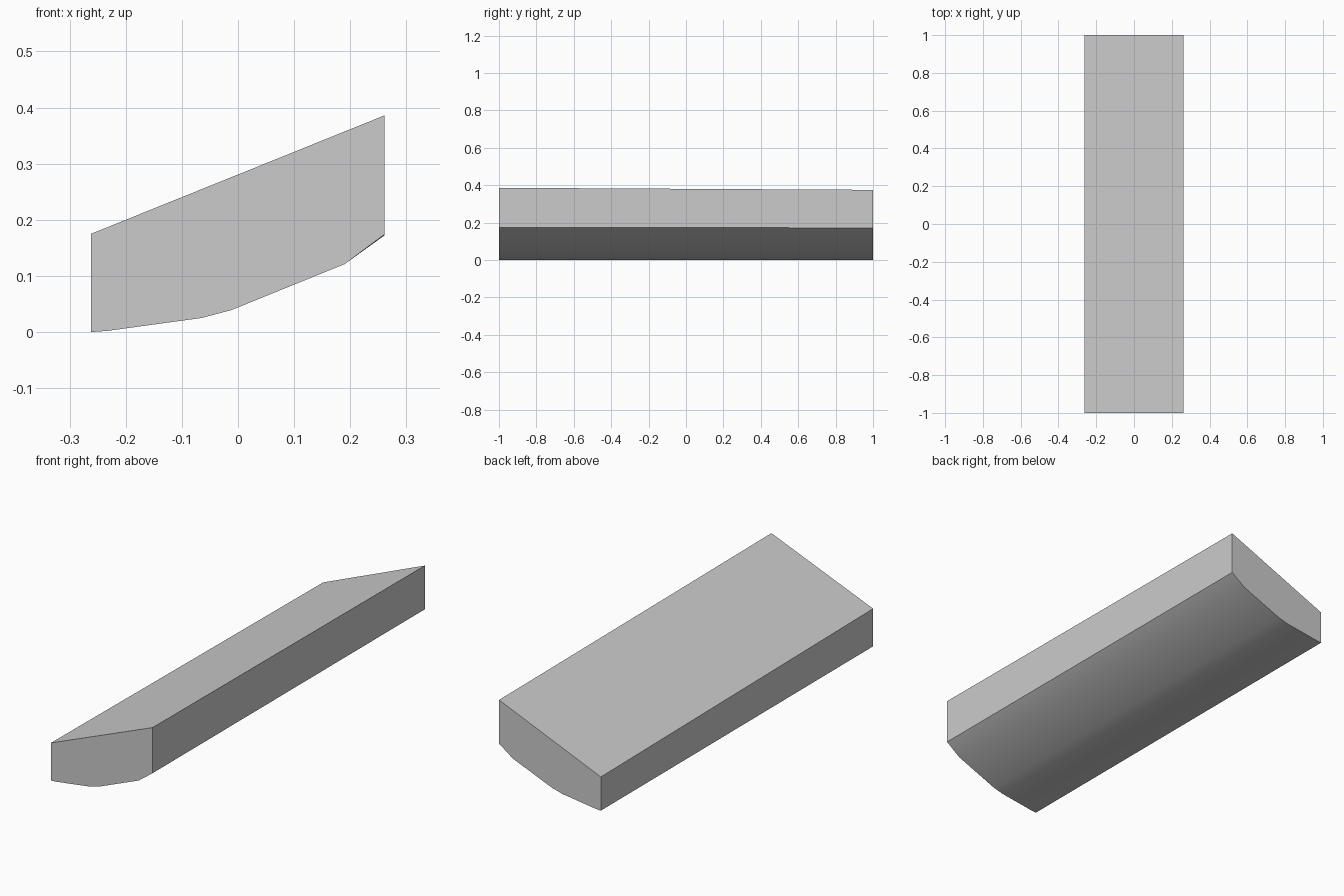
import bpy, bmesh

if "Cube" in bpy.data.objects:
    bpy.data.objects.remove(bpy.data.objects["Cube"])

# Curved underside, from low left edge to raised right edge (x, z)
underside = [(-0.262, 0.0), (-0.233, 0.002), (-0.065, 0.025),
             (-0.012, 0.039), (0.19, 0.121), (0.261, 0.174)]


def section(bm, y, right_low, right_top, left_top):
    """One end outline of the slab at depth y."""
    pts = underside[:-1] + [(0.261, right_low), (0.261, right_top), (-0.262, left_top)]
    return [bm.verts.new((x, y, z)) for x, z in pts]


# Slab: front and back outlines, the back slightly thinner
bm = bmesh.new()
front = section(bm, -1, 0.174, 0.386, 0.175)
back = section(bm, 1, 0.172, 0.375, 0.157)
n = len(front)
bm.faces.new(front)
bm.faces.new(back[::-1])
for i in range(n):
    j = (i + 1) % n
    bm.faces.new((front[i], back[i], back[j], front[j]))
bmesh.ops.recalc_face_normals(bm, faces=bm.faces)

mesh = bpy.data.meshes.new("curved_slab")
bm.to_mesh(mesh)
bm.free()
slab = bpy.data.objects.new("curved_slab", mesh)
bpy.context.collection.objects.link(slab)

# Soften the curved underside, keep the outer edges sharp
bpy.context.view_layer.objects.active = slab
slab.select_set(True)
bpy.ops.object.shade_smooth_by_angle(angle=0.3)
